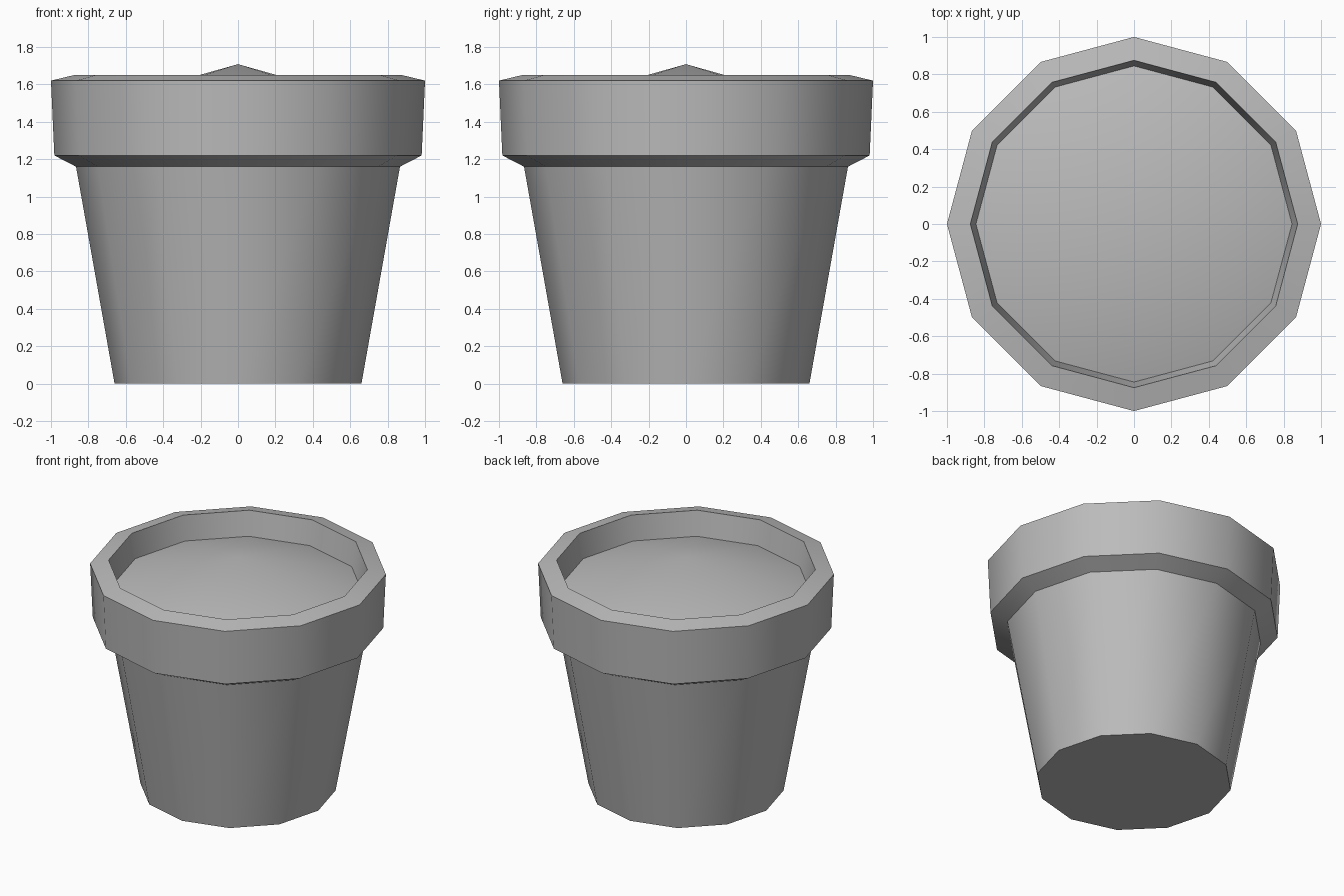
import bpy
import math

cube = bpy.data.objects.get("Cube")
if cube:
    bpy.data.objects.remove(cube, do_unlink=True)

SIDES = 12

grey = bpy.data.materials.new("plain_grey")
grey.use_nodes = True
grey.diffuse_color = (0.5, 0.5, 0.5, 1)
bsdf = grey.node_tree.nodes["Principled BSDF"]
bsdf.inputs["Base Color"].default_value = (0.5, 0.5, 0.5, 1)


def lathe(name, profile):
    """Revolve (radius, height) points about z; radius 0 makes a pole."""
    verts, rings, faces = [], [], []
    for r, z in profile:
        count = SIDES if r else 1
        start = len(verts)
        for i in range(count):
            a = math.tau * i / SIDES
            verts.append((r * math.cos(a), r * math.sin(a), z))
        rings.append([start + i % count for i in range(SIDES)])
    for low, high in zip(rings, rings[1:]):
        for i in range(SIDES):
            j = (i + 1) % SIDES
            quad = [low[i], low[j], high[j], high[i]]
            faces.append(list(dict.fromkeys(quad)))
    mesh = bpy.data.meshes.new(name)
    mesh.from_pydata(verts, [], faces)
    mesh.materials.append(grey)
    obj = bpy.data.objects.new(name, mesh)
    bpy.context.collection.objects.link(obj)
    bpy.ops.object.select_all(action="DESELECT")
    obj.select_set(True)
    bpy.context.view_layer.objects.active = obj
    bpy.ops.object.shade_smooth_by_angle(angle=math.radians(40))
    return obj


# Base, tapered wall, collar, lip and inner wall
lathe("pot", [(0, 0), (0.66, 0), (0.866, 1.16), (0.982, 1.22),
              (1.0, 1.62), (0.875, 1.65), (0.845, 1.47)])

# Low mound filling the pot
lathe("soil_mound", [(0.845, 1.47), (0, 1.708)])
